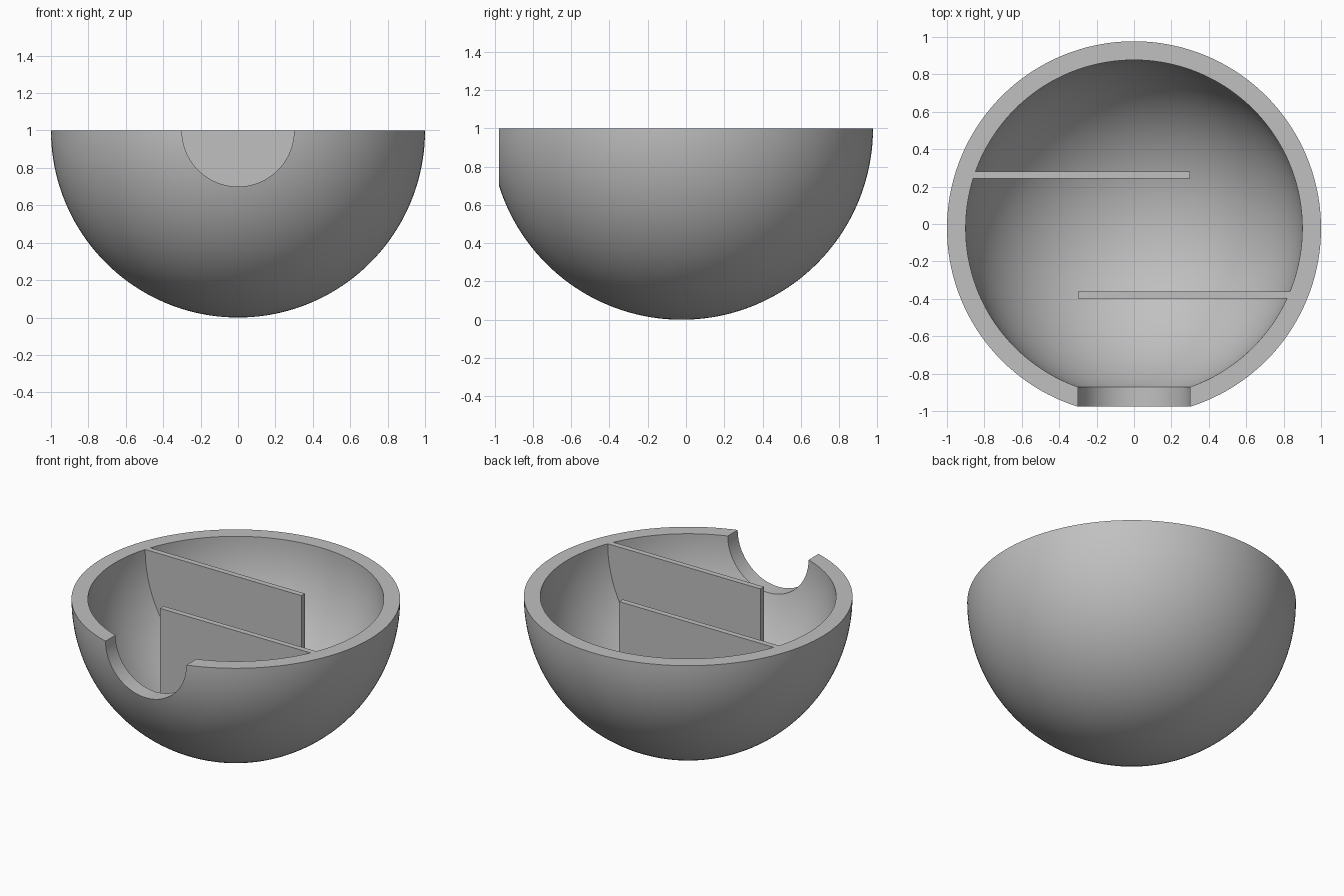
import bpy, bmesh, math
from mathutils import Vector

if "Cube" in bpy.data.objects:
    bpy.data.objects.remove(bpy.data.objects["Cube"])

CY = -0.023            # bowl centre in y
R_OUT, R_IN = 1.0, 0.9
HOLE_R = 0.3

grey = bpy.data.materials.new("plain_grey")
grey.diffuse_color = (0.53, 0.53, 0.53, 1)
grey.use_nodes = True
grey.node_tree.nodes["Principled BSDF"].inputs["Base Color"].default_value = grey.diffuse_color


def make_object(name, bm):
    bmesh.ops.recalc_face_normals(bm, faces=bm.faces)
    mesh = bpy.data.meshes.new(name)
    bm.to_mesh(mesh)
    bm.free()
    mesh.materials.append(grey)
    obj = bpy.data.objects.new(name, mesh)
    bpy.context.collection.objects.link(obj)
    return obj


def activate(obj):
    bpy.ops.object.select_all(action='DESELECT')
    obj.select_set(True)
    bpy.context.view_layer.objects.active = obj


def arc(radius, steps=40):
    """Quarter circle from the bottom pole up to the rim."""
    return [Vector((radius * math.sin(a), CY, 1 - radius * math.cos(a)))
            for a in (i / steps * math.pi / 2 for i in range(steps + 1))]


# Hollow half-sphere bowl, lathed from its wall section
bm = bmesh.new()
verts = [bm.verts.new(p) for p in arc(R_OUT) + arc(R_IN)[::-1]]
edges = [bm.edges.new(pair) for pair in zip(verts, verts[1:])]
bmesh.ops.spin(bm, geom=verts + edges, cent=(0, CY, 0), axis=(0, 0, 1),
               angle=2 * math.pi, steps=144)
bmesh.ops.remove_doubles(bm, verts=bm.verts, dist=1e-4)
bowl = make_object("bowl", bm)

# Round notch through the front wall
bpy.ops.mesh.primitive_cylinder_add(vertices=96, radius=HOLE_R, depth=0.6,
                                    location=(0, CY - 0.9, 1),
                                    rotation=(math.pi / 2, 0, 0))
cutter = bpy.context.object
cutter.name = "notch_cutter"
cutter.hide_render = True
activate(bowl)
mod = bowl.modifiers.new("notch", 'BOOLEAN')
mod.operation = 'DIFFERENCE'
mod.solver = 'EXACT'
mod.object = cutter
bpy.ops.object.modifier_apply(modifier=mod.name)
bpy.data.objects.remove(cutter)
bpy.ops.object.shade_smooth_by_angle(angle=math.radians(30))


# Upright divider: one straight free edge, other edges follow the inner wall
def divider(name, y_mid, side, thickness=0.038, steps=48):
    bm = bmesh.new()
    rings = []
    for y in (y_mid - thickness / 2, y_mid + thickness / 2):
        r = math.sqrt((R_IN + 0.002) ** 2 - (y - CY) ** 2)
        start = -math.asin(HOLE_R / r)
        pts = [(-side * HOLE_R, y, 1)]
        for i in range(steps + 1):
            a = start + (math.pi / 2 - start) * i / steps
            pts.append((side * r * math.sin(a), y, 1 - r * math.cos(a)))
        rings.append([bm.verts.new(p) for p in pts])
    front, back = rings
    bm.faces.new(front)
    bm.faces.new(back[::-1])
    n = len(front)
    for i in range(n):
        j = (i + 1) % n
        bm.faces.new((front[i], back[i], back[j], front[j]))
    obj = make_object(name, bm)
    activate(obj)
    bpy.ops.object.shade_smooth_by_angle(angle=math.radians(30))


divider("back_divider", 0.262, -1)
divider("front_divider", -0.38, 1)
